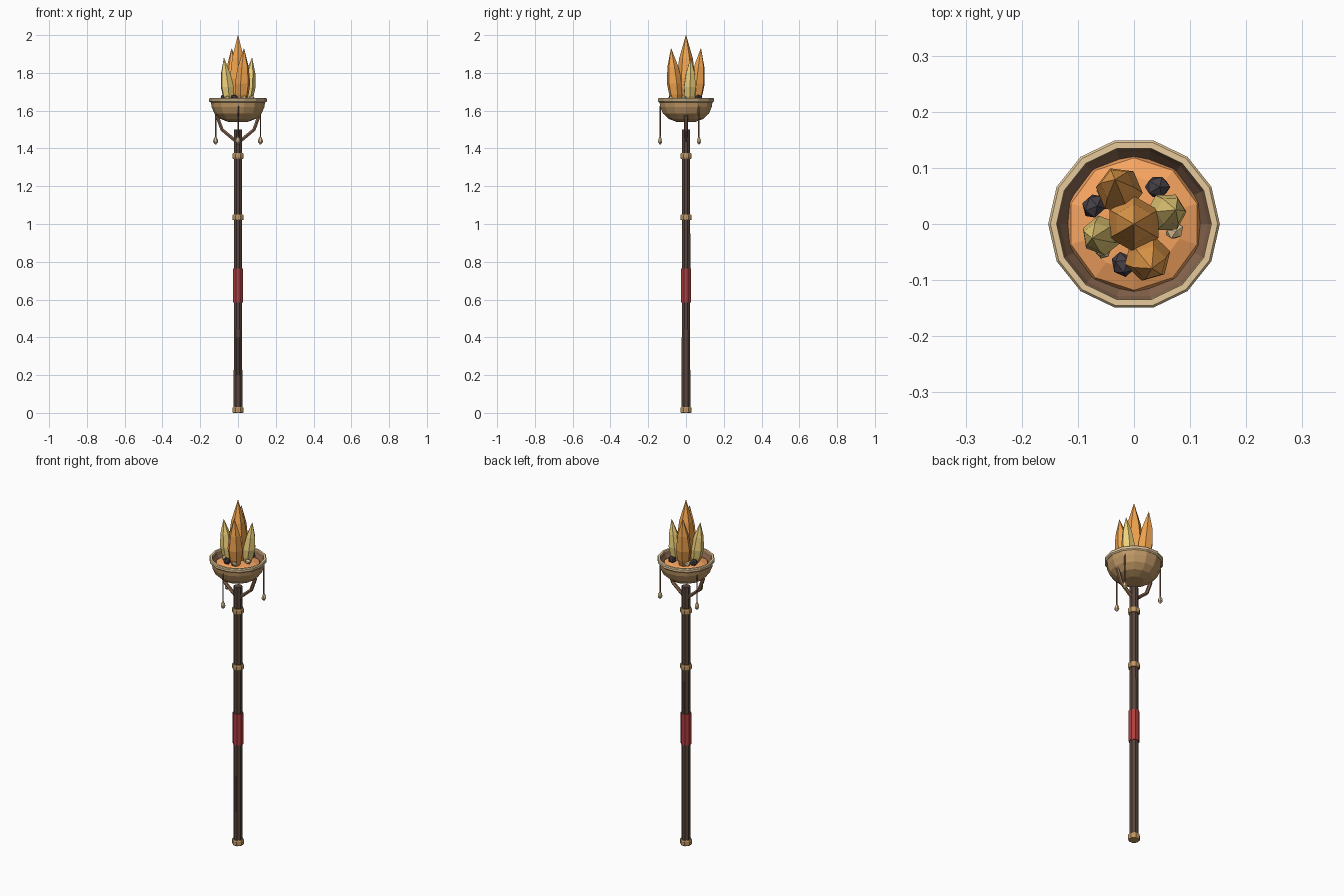
import bpy, math
from mathutils import Vector

if "Cube" in bpy.data.objects:
    bpy.data.objects.remove(bpy.data.objects["Cube"])

def mat(name, r, g, b):
    m = bpy.data.materials.new(name)
    m.diffuse_color = (r, g, b, 1)
    m.use_nodes = True
    m.node_tree.nodes["Principled BSDF"].inputs["Base Color"].default_value = m.diffuse_color
    return m

WOOD = mat("dark_wood", 0.10, 0.06, 0.045)
BRONZE = mat("bronze", 0.52, 0.31, 0.13)
TAN = mat("pale_bronze", 0.80, 0.60, 0.33)
IRON = mat("arm_brown", 0.26, 0.14, 0.08)
RED = mat("red_wrap", 0.42, 0.05, 0.05)
COAL = mat("coal", 0.06, 0.05, 0.06)
GLOW = mat("ember_glow", 0.95, 0.38, 0.12)
ORANGE = mat("flame_orange", 0.90, 0.38, 0.08)
YELLOW = mat("flame_yellow", 0.87, 0.65, 0.20)

def make(name, verts, faces, material):
    me = bpy.data.meshes.new(name)
    me.from_pydata(verts, [], faces)
    me.materials.append(material)
    ob = bpy.data.objects.new(name, me)
    bpy.context.collection.objects.link(ob)
    return ob

def lathe(name, profile, n, material, base=(0, 0, 0), lean=(0, 0), turn=0.0, loop=False):
    """Revolve (radius, z) points; lean shifts the rings sideways per unit of height."""
    verts, faces = [], []
    z0 = profile[0][1]
    for r, z in profile:
        for i in range(n):
            a = turn + 2 * math.pi * i / n
            verts.append((base[0] + lean[0] * (z - z0) + r * math.cos(a),
                          base[1] + lean[1] * (z - z0) + r * math.sin(a), base[2] + z))
    m = len(profile)
    for j in range(m if loop else m - 1):
        k = (j + 1) % m
        for i in range(n):
            h = (i + 1) % n
            faces.append((j * n + i, j * n + h, k * n + h, k * n + i))
    if not loop:
        faces.append(tuple(reversed(range(n))))
        faces.append(tuple((m - 1) * n + i for i in range(n)))
    return make(name, verts, faces, material)

def tube(name, pts, r, material, n=6):
    """Sweep a round section along a path lying in a vertical plane."""
    pts = [Vector(p) for p in pts]
    verts, faces = [], []
    for j, p in enumerate(pts):
        t = (pts[min(j + 1, len(pts) - 1)] - pts[max(j - 1, 0)]).normalized()
        u = Vector((0, 1, 0))
        v = t.cross(u).normalized()
        for i in range(n):
            a = 2 * math.pi * i / n
            verts.append(p + r * (math.cos(a) * u + math.sin(a) * v))
    for j in range(len(pts) - 1):
        for i in range(n):
            h = (i + 1) % n
            faces.append((j * n + i, (j + 1) * n + i, (j + 1) * n + h, j * n + h))
    faces.append(tuple(range(n)))
    faces.append(tuple((len(pts) - 1) * n + i for i in reversed(range(n))))
    return make(name, verts, faces, material)

def lump(name, loc, size, material, turn=0):
    bpy.ops.mesh.primitive_ico_sphere_add(subdivisions=1, radius=1, location=loc,
                                          rotation=(0.3 * turn, 0.2, turn))
    ob = bpy.context.object
    ob.name = name
    ob.scale = size
    ob.data.materials.append(material)

# Shaft with two thin splints
T8 = math.pi / 8
lathe("shaft", [(0.0245, 0.01), (0.0235, 1.50)], 8, WOOD, turn=T8)
for i, (y, z0, z1) in enumerate([(0.015, 0.76, 0.95), (-0.015, 0.2, 0.4)]):
    lathe(f"splint_{i}", [(0.011, z0), (0.011, z1)], 6, WOOD, base=(0, y, 0))

# Foot cap, collars and grip
for name, z0, z1 in [("foot_cap", 0, 0.032), ("middle_collar", 1.02, 1.05), ("upper_collar", 1.345, 1.375)]:
    lathe(name, [(0.029, z0), (0.032, z0 + 0.006), (0.032, z1 - 0.006), (0.029, z1)], 8, BRONZE, turn=T8)
lathe("grip_wrap", [(0.029, 0.585), (0.029, 0.765)], 8, RED, turn=T8)

# Bowl shell, rim and inner lining
N = 14
lathe("bowl", [(0.05, 1.54), (0.095, 1.557), (0.125, 1.585), (0.14, 1.62), (0.144, 1.65),
               (0.134, 1.65), (0.128, 1.62), (0.112, 1.595), (0.04, 1.565)], N, BRONZE)
lathe("rim", [(0.146, 1.644), (0.153, 1.65), (0.153, 1.662), (0.149, 1.667),
              (0.138, 1.667), (0.136, 1.65)], N, TAN, loop=True)
lathe("bowl_lining", [(0.138, 1.662), (0.132, 1.645), (0.118, 1.62), (0.113, 1.62),
                      (0.125, 1.60), (0.137, 1.64)], N, IRON, loop=True)

# Glowing ember bed
lathe("ember_bed", [(0.124, 1.62), (0.118, 1.635), (0.085, 1.648), (0.0, 1.655)], 10, GLOW, turn=math.pi / 10)

# Support arms, left and right
for side, s in [("right", 1), ("left", -1)]:
    tube(f"{side}_arm", [(0, 0, 1.43), (s * 0.035, 0, 1.458), (s * 0.085, 0, 1.50), (s * 0.112, 0, 1.575)],
         0.010, IRON)

# Hanging charms
for i in range(3):
    a = math.radians(-90 + 120 * i)
    x, y = 0.137 * math.cos(a), 0.137 * math.sin(a)
    lathe(f"charm_cord_{i}", [(0.004, 1.45), (0.004, 1.625)], 5, IRON, base=(x, y, 0))
    lathe(f"charm_bead_{i}", [(0.004, 1.422), (0.013, 1.434), (0.012, 1.446), (0.004, 1.462)], 6, TAN,
          base=(x, y, 0))

# Flames: x, y, width, base z, height, lean, colour
FLAMES = [
    (0, 0, 0.050, 1.64, 0.36, (0, 0), ORANGE),
    (-0.022, 0.050, 0.042, 1.64, 0.29, (-0.04, 0.10), ORANGE),
    (0.020, -0.050, 0.042, 1.64, 0.29, (0.04, -0.10), ORANGE),
    (-0.048, -0.018, 0.036, 1.64, 0.24, (-0.11, -0.03), YELLOW),
    (0.048, 0.018, 0.036, 1.64, 0.24, (0.11, 0.03), YELLOW),
]
for i, (x, y, r, z, h, lean, m) in enumerate(FLAMES):
    lathe(f"flame_{i}", [(r * f, h * t) for f, t in
                         [(0.5, 0), (0.85, 0.16), (1, 0.36), (0.72, 0.66), (0.02, 1)]],
          6, m, base=(x, y, z), lean=lean, turn=math.pi / 6 + 0.4 * i)

# Coals and small hot embers
for i, (x, y) in enumerate([(0.042, 0.066), (-0.072, 0.032), (-0.02, -0.072)]):
    lump(f"coal_{i}", (x, y, 1.668), (0.024, 0.021, 0.019), COAL, i)
for i, (x, y) in enumerate([(0.072, -0.012), (-0.055, -0.045), (0.03, -0.075), (-0.05, 0.06)]):
    lump(f"hot_ember_{i}", (x, y, 1.666), (0.018, 0.016, 0.014), TAN, i + 0.5)
